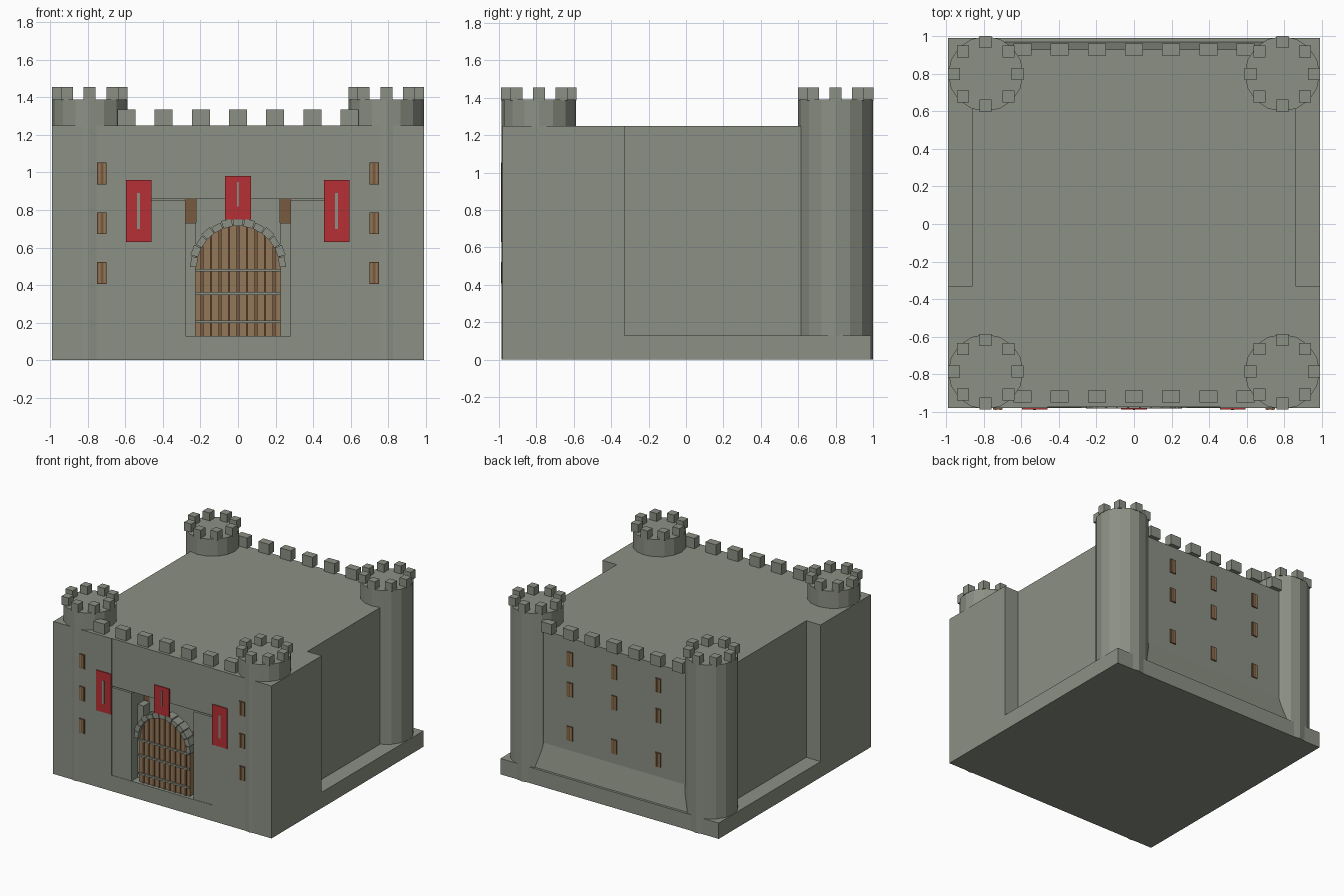
import bpy, bmesh, math
from mathutils import Matrix

if "Cube" in bpy.data.objects:
    bpy.data.objects.remove(bpy.data.objects["Cube"], do_unlink=True)


def material(name, rgb):
    m = bpy.data.materials.new(name)
    m.use_nodes = True
    m.diffuse_color = (*rgb, 1)
    m.node_tree.nodes["Principled BSDF"].inputs["Base Color"].default_value = (*rgb, 1)
    return m


STONE = material("grey stone", (0.26, 0.28, 0.23))
RED = material("banner red", (0.46, 0.03, 0.035))
TAN = material("tan wood", (0.29, 0.19, 0.10))
BROWN = material("brown wood", (0.19, 0.10, 0.05))


def finish(name, bm, mat):
    bmesh.ops.recalc_face_normals(bm, faces=bm.faces)
    me = bpy.data.meshes.new(name)
    bm.to_mesh(me)
    bm.free()
    me.materials.append(mat)
    ob = bpy.data.objects.new(name, me)
    bpy.context.collection.objects.link(ob)
    return ob


def add_box(bm, x0, x1, y0, y1, z0, z1):
    mat = Matrix.Translation(((x0 + x1) / 2, (y0 + y1) / 2, (z0 + z1) / 2))
    mat = mat @ Matrix.Diagonal((x1 - x0, y1 - y0, z1 - z0, 1))
    bmesh.ops.create_cube(bm, size=1, matrix=mat)


def boxes(name, mat, *dims):
    bm = bmesh.new()
    for d in dims:
        add_box(bm, *d)
    return finish(name, bm, mat)


def extrude_profile(name, mat, points, offset):
    bm = bmesh.new()
    face = bm.faces.new([bm.verts.new(p) for p in points])
    out = bmesh.ops.extrude_face_region(bm, geom=[face])
    verts = [v for v in out["geom"] if isinstance(v, bmesh.types.BMVert)]
    bmesh.ops.translate(bm, verts=verts, vec=offset)
    return finish(name, bm, mat)


FRONT = -0.98
ROOF = 1.25
BASE = 0.13
NICHE = -0.81

# Main masses
boxes("base_slab", STONE, (-0.99, 0.99, FRONT, 0.99, 0, BASE))
boxes("keep_body", STONE, (-0.86, 0.86, NICHE, 0.93, BASE, ROOF))
boxes("gate_lintel", STONE, (-0.46, 0.46, FRONT + 0.005, NICHE, 0.86, ROOF))
for side, s in (("left", 1), ("right", -1)):
    xa, xb = sorted((s * 0.46, s * 0.99))
    boxes(side + "_front_wall", STONE, (xa, xb, FRONT, -0.33, BASE, ROOF))
    xa, xb = sorted((s * 0.28, s * 0.46))
    boxes(side + "_gate_pillar", STONE, (xa, xb, FRONT + 0.003, NICHE, BASE, 0.85))
    xa, xb = sorted((s * 0.225, s * 0.285))
    boxes(side + "_gate_post", STONE, (xa, xb, -0.9, NICHE, BASE, 0.73))

# Sloping foot of the back wall
extrude_profile("back_wall_foot", STONE,
                [(-0.7, 0.92, BASE), (-0.7, 0.97, BASE), (-0.7, 0.93, 0.33), (-0.7, 0.92, 0.33)],
                (1.4, 0, 0))

# Corner towers with a ring of battlements
for end, cy in (("front", -0.787), ("back", 0.8)):
    for side, cx in (("left", 0.79), ("right", -0.79)):
        bm = bmesh.new()
        bmesh.ops.create_cone(bm, cap_ends=True, segments=16, radius1=0.2, radius2=0.2,
                              depth=1.39, matrix=Matrix.Translation((cx, cy, 0.695)))
        finish(f"{end}_{side}_tower", bm, STONE)
        bm = bmesh.new()
        for i in range(8):
            a = i * math.pi / 4
            x, y = cx + 0.17 * math.cos(a), cy + 0.17 * math.sin(a)
            add_box(bm, x - 0.032, x + 0.032, y - 0.032, y + 0.032, 1.385, 1.455)
        finish(f"{end}_{side}_tower_battlements", bm, STONE)

# Wall battlements
for end, cy in (("front", -0.92), ("back", 0.93)):
    boxes(end + "_battlements", STONE,
          *[(i * 0.198 - 0.048, i * 0.198 + 0.048, cy - 0.032, cy + 0.032, ROOF, 1.335)
            for i in range(-3, 4)])

# Wooden backing inside the gate niche
boxes("niche_backing", BROWN, (-0.285, 0.285, NICHE - 0.006, NICHE, BASE, 0.86))
boxes("niche_stone", STONE, (-0.225, 0.225, NICHE - 0.014, NICHE - 0.004, 0.6, 0.86))

# Arched door made of planks, with dark strips and stone-grey bars
SPRING = 0.495
R = 0.23


def arch_top(x):
    return SPRING + math.sqrt(max(R * R - x * x, 0))


arc = [math.pi * i / 20 for i in range(21)]
outline = [(-R, -0.95, BASE), (R, -0.95, BASE)]
outline += [(R * math.cos(a), -0.95, SPRING + R * math.sin(a)) for a in arc]
extrude_profile("gate_door", TAN, outline, (0, 0.05, 0))
strips = []
for i in range(-4, 5):
    x = i * 0.048
    w = 0.006 if i % 2 else 0.009
    top = min(arch_top(x - w), arch_top(x + w))
    strips.append((x - w, x + w, -0.958, -0.948, BASE, top))
boxes("door_strips", BROWN, *strips)
boxes("door_bars", STONE,
      *[(-R, R, -0.966, -0.957, z - 0.007, z + 0.007) for z in (0.205, 0.355, 0.48)])

# Arch stones, with a narrow joint between neighbours
bm = bmesh.new()
COUNT = 13
for i in range(COUNT):
    a0 = math.pi * (i + 0.04) / COUNT
    a1 = math.pi * (i + 0.96) / COUNT
    outer = 0.262 if i % 2 else 0.255
    ring = []
    for y in (-0.984, -0.9):
        for r, a in ((0.22, a0), (outer, a0), (outer, a1), (0.22, a1)):
            ring.append(bm.verts.new((r * math.cos(a), y, SPRING + r * math.sin(a))))
    bm.faces.new(ring[:4])
    bm.faces.new(ring[4:])
    for k in range(4):
        n = (k + 1) % 4
        bm.faces.new((ring[k], ring[n], ring[n + 4], ring[k + 4]))
finish("gate_arch", bm, STONE)

# Banners with a pale central stripe
for name, cx, half, z0, z1, sw, s0, s1 in (
        ("right", -0.53, 0.068, 0.63, 0.96, 0.009, 0.70, 0.89),
        ("middle", 0, 0.068, 0.75, 0.98, 0.005, 0.82, 0.95),
        ("left", 0.525, 0.068, 0.63, 0.96, 0.009, 0.70, 0.89)):
    boxes(name + "_banner", RED, (cx - half, cx + half, FRONT - 0.008, FRONT, z0, z1))
    boxes(name + "_banner_stripe", STONE,
          (cx - sw, cx + sw, FRONT - 0.01, FRONT - 0.006, s0, s1))

# Shuttered windows on the front and back walls
for end, y, d, columns, rows in (
        ("front", FRONT, -1, (-0.725, 0.725), (0.995, 0.73, 0.465)),
        ("back", 0.93, 1, (-0.4, 0, 0.4), (1.08, 0.83, 0.47))):
    panes, slats = [], []
    for x in columns:
        for z in rows:
            ya, yb = sorted((y, y + d * 0.008))
            panes.append((x - 0.025, x + 0.025, ya, yb, z - 0.058, z + 0.058))
            ya, yb = sorted((y, y + d * 0.01))
            for o in (-0.013, 0.013):
                slats.append((x + o - 0.005, x + o + 0.005, ya, yb, z - 0.054, z + 0.054))
    boxes(end + "_windows", BROWN, *panes)
    boxes(end + "_window_slats", TAN, *slats)
